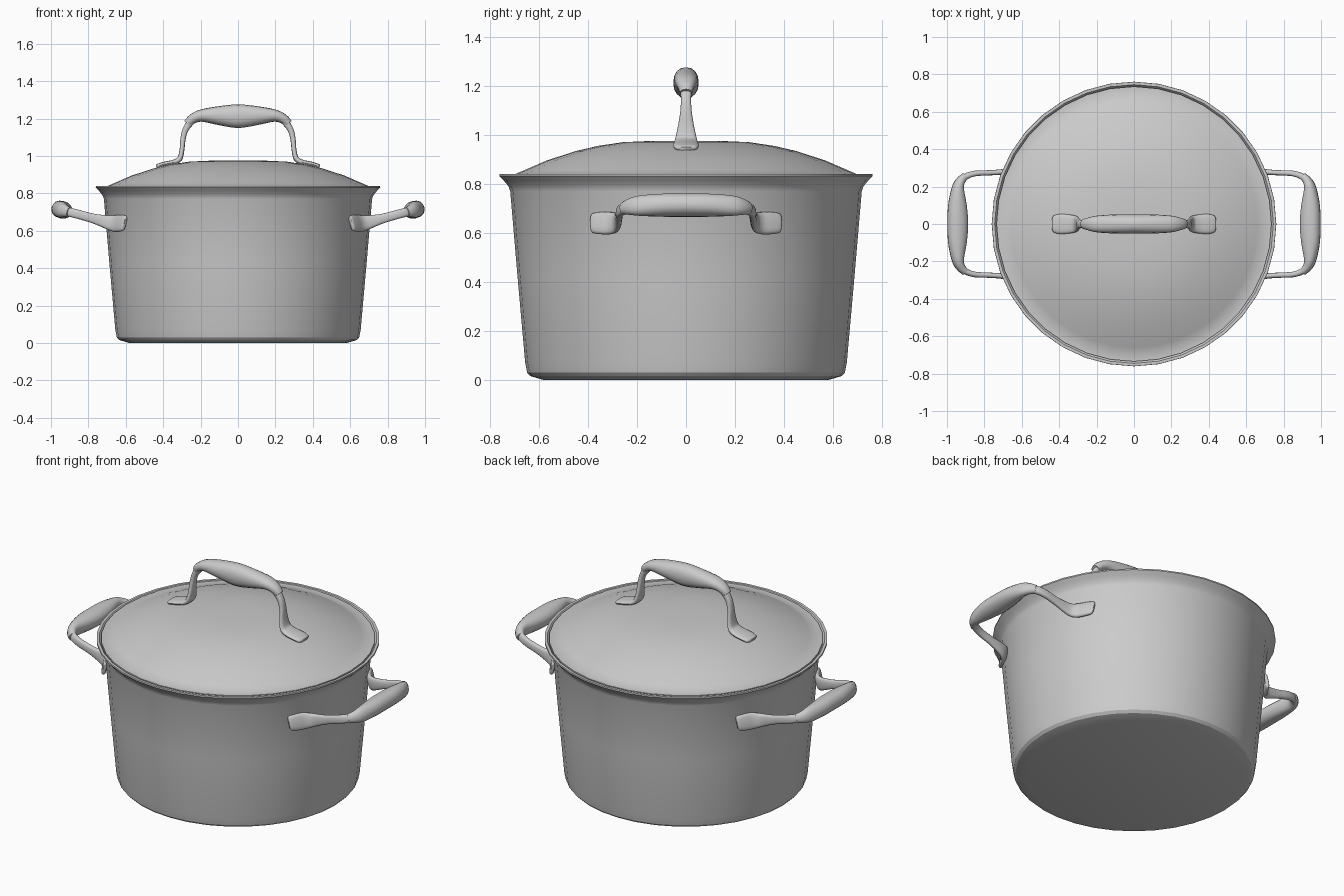
import bpy, bmesh
from math import sin, cos, pi, copysign
from mathutils import Vector

if "Cube" in bpy.data.objects:
    bpy.data.objects.remove(bpy.data.objects["Cube"])


def finish(name, bm, angle=40, mirror=None):
    bmesh.ops.remove_doubles(bm, verts=bm.verts, dist=1e-5)
    bmesh.ops.recalc_face_normals(bm, faces=bm.faces)
    me = bpy.data.meshes.new(name)
    bm.to_mesh(me)
    bm.free()
    ob = bpy.data.objects.new(name, me)
    bpy.context.collection.objects.link(ob)
    bpy.ops.object.select_all(action='DESELECT')
    ob.select_set(True)
    bpy.context.view_layer.objects.active = ob
    bpy.ops.object.shade_smooth_by_angle(angle=angle * pi / 180)
    if mirror:
        m = ob.modifiers.new("mirror", 'MIRROR')
        m.use_axis = mirror
        m.use_mirror_merge = False
    return ob


def revolve(name, profile, segs=36):
    bm = bmesh.new()
    vs = [bm.verts.new((r, 0, z)) for r, z in profile]
    es = [bm.edges.new(p) for p in zip(vs, vs[1:])]
    bmesh.ops.spin(bm, geom=vs + es, axis=(0, 0, 1), cent=(0, 0, 0),
                   angle=2 * pi, steps=segs, use_merge=True)
    return finish(name, bm, 30)


def smooth_path(pts, n=4):
    """Catmull-Rom through stations (x, y, z, half width, half thickness)."""
    P = [Vector(p) for p in pts]
    P = [P[0] * 2 - P[1]] + P + [P[-1] * 2 - P[-2]]
    out = []
    for a, b, c, d in zip(P, P[1:], P[2:], P[3:]):
        for i in range(n):
            t = i / n
            out.append(0.5 * (2 * b + (c - a) * t + (2 * a - 5 * b + 4 * c - d) * t * t
                              + (3 * b - a - 3 * c + d) * t ** 3))
    return out + [P[-2]]


def sweep(name, stations, width_axis, mirror=None, sides=16, power=0.75):
    path = smooth_path(stations)
    W = Vector(width_axis).normalized()
    pos = [Vector(s[:3]) for s in path]
    bm = bmesh.new()
    rings = []
    for i, s in enumerate(path):
        T = pos[min(i + 1, len(pos) - 1)] - pos[max(i - 1, 0)]
        N = T.cross(W).normalized()
        ring = []
        for k in range(sides):
            a = 2 * pi * k / sides
            u = copysign(abs(cos(a)) ** power, cos(a)) * s[3]
            v = copysign(abs(sin(a)) ** power, sin(a)) * s[4]
            ring.append(bm.verts.new(pos[i] + W * u + N * v))
        rings.append(ring)
    for r0, r1 in zip(rings, rings[1:]):
        for k in range(sides):
            j = (k + 1) % sides
            bm.faces.new((r0[k], r0[j], r1[j], r1[k]))
    bm.faces.new(rings[0])
    bm.faces.new(rings[-1])
    return finish(name, bm, 45, mirror)


# Pot: tapered wall with flared rim, hollow inside
revolve("pot_body", [(0, 0), (0.58, 0), (0.635, 0.016), (0.648, 0.03), (0.656, 0.07),
                     (0.688, 0.43), (0.717, 0.77), (0.724, 0.79), (0.742, 0.812),
                     (0.761, 0.832), (0.76, 0.84), (0.745, 0.84), (0.722, 0.812),
                     (0.702, 0.78), (0.64, 0.07), (0.61, 0.03), (0, 0.03)])

# Lid: shallow dome with a flat rim
revolve("lid", [(0, 0.976), (0.13, 0.976), (0.26, 0.970), (0.36, 0.955), (0.45, 0.934),
                (0.57, 0.895), (0.66, 0.856), (0.70, 0.839), (0.735, 0.839),
                (0.735, 0.829), (0.69, 0.829), (0.45, 0.92), (0.26, 0.956), (0, 0.962)])

# Lid handle: two legs with flat feet, and a swollen grip
sweep("lid_handle_leg", [
    (0.437, 0, 0.944, 0.030, 0.008), (0.428, 0, 0.947, 0.045, 0.012),
    (0.395, 0, 0.956, 0.053, 0.013), (0.345, 0, 0.966, 0.050, 0.014),
    (0.312, 0, 0.985, 0.044, 0.014), (0.300, 0, 1.03, 0.034, 0.013),
    (0.294, 0, 1.09, 0.024, 0.014), (0.281, 0, 1.14, 0.021, 0.016),
    (0.250, 0, 1.187, 0.024, 0.020)], (0, 1, 0), (True, False, False))

half = [(0.270, 1.172, 0.025, 0.022), (0.245, 1.197, 0.034, 0.026),
        (0.195, 1.216, 0.045, 0.033), (0.10, 1.216, 0.051, 0.051)]
grip = [(-x, 0, z, w, t) for x, z, w, t in half] + [(0, 0, 1.213, 0.052, 0.063)]
grip += [(x, 0, z, w, t) for x, z, w, t in reversed(half)]
sweep("lid_handle_grip", grip, (0, 1, 0), power=0.9)

# Side handles: feet wrap the wall, legs rise outward to a tilted grip
tilt = (-0.25, 0, 0.97)
sweep("side_handle_leg", [
    (0.604, 0.386, 0.64, 0.030, 0.008), (0.610, 0.378, 0.64, 0.042, 0.013),
    (0.631, 0.342, 0.64, 0.047, 0.015), (0.655, 0.303, 0.64, 0.046, 0.016),
    (0.692, 0.281, 0.645, 0.038, 0.015), (0.77, 0.274, 0.665, 0.026, 0.014),
    (0.85, 0.270, 0.687, 0.024, 0.015), (0.905, 0.250, 0.701, 0.024, 0.017),
    (0.932, 0.21, 0.710, 0.024, 0.020)], tilt, (True, True, False))

half = [(0.902, 0.256, 0.700, 0.025, 0.020), (0.926, 0.232, 0.706, 0.033, 0.024),
        (0.942, 0.19, 0.711, 0.042, 0.032), (0.944, 0.10, 0.713, 0.046, 0.050)]
grip = half + [(0.942, 0, 0.713, 0.047, 0.056)]
grip += [(x, -y, z, w, t) for x, y, z, w, t in reversed(half)]
sweep("side_handle_grip", grip, tilt, (True, False, False), power=0.9)
